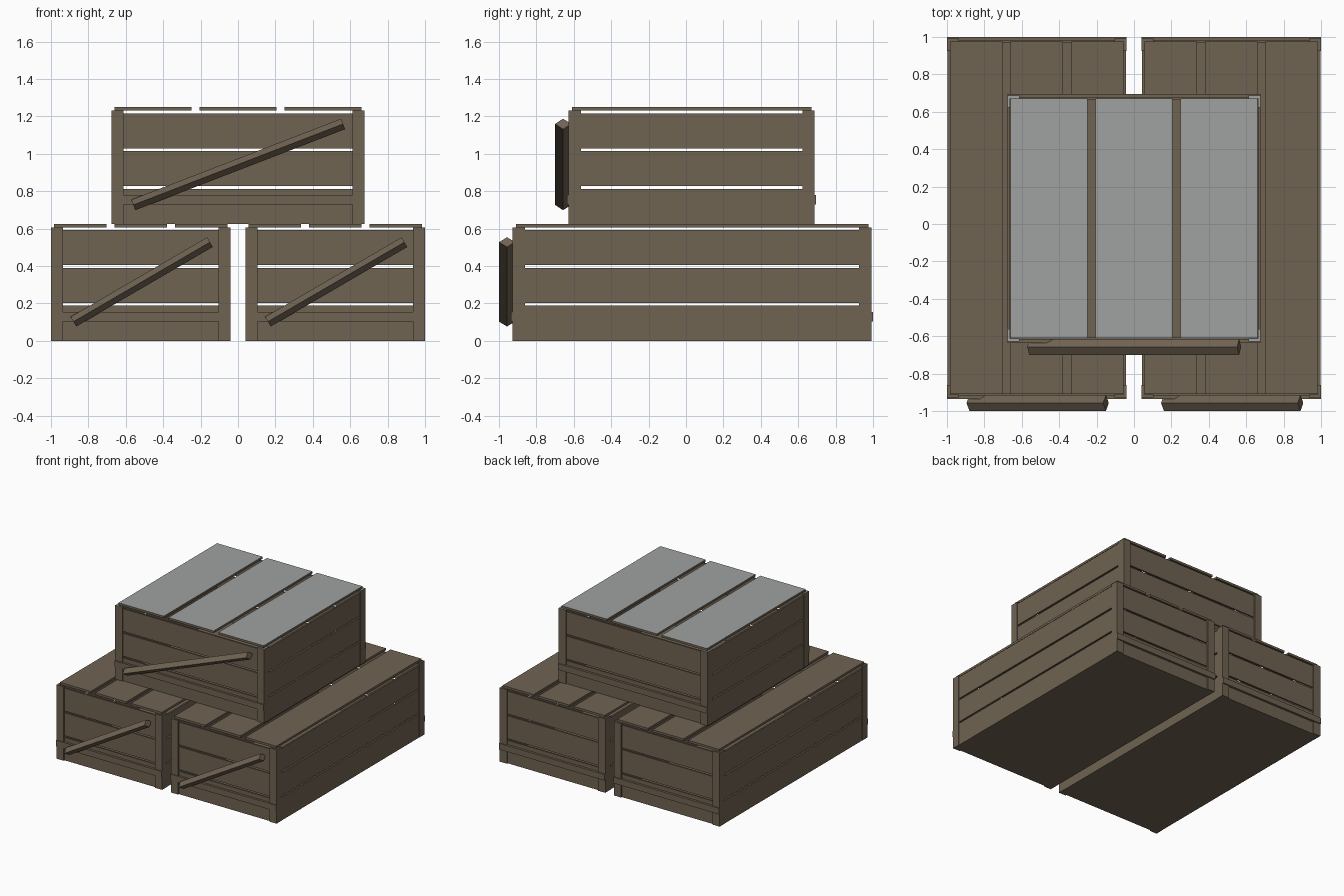
import bpy, bmesh, math
from mathutils import Matrix, Vector

if "Cube" in bpy.data.objects:
    bpy.data.objects.remove(bpy.data.objects["Cube"])


def material(name, rgb):
    m = bpy.data.materials.new(name)
    m.diffuse_color = (*rgb, 1)
    m.use_nodes = True
    m.node_tree.nodes["Principled BSDF"].inputs["Base Color"].default_value = m.diffuse_color
    return m


wood = material("brown_wood", (0.16, 0.125, 0.085))
pale = material("pale_top", (0.35, 0.36, 0.36))


def make(name, boxes, pale_top=False):
    """One object from a list of (x0, x1, y0, y1, z0, z1) boxes."""
    bm = bmesh.new()
    for x0, x1, y0, y1, z0, z1 in boxes:
        mat = Matrix.Translation(((x0 + x1) / 2, (y0 + y1) / 2, (z0 + z1) / 2))
        mat = mat @ Matrix.Diagonal((x1 - x0, y1 - y0, z1 - z0, 1))
        bmesh.ops.create_cube(bm, size=1, matrix=mat)
    return finish(name, bm, pale_top)


def finish(name, bm, pale_top=False):
    bm.normal_update()
    if pale_top:
        for f in bm.faces:
            f.material_index = 1 if f.normal.z > 0.9 else 0
    me = bpy.data.meshes.new(name)
    bm.to_mesh(me)
    bm.free()
    me.materials.append(wood)
    me.materials.append(pale)
    ob = bpy.data.objects.new(name, me)
    bpy.context.collection.objects.link(ob)
    return ob


def brace(name, a, b, y, ry=0.043, rz=0.03):
    """Diagonal beam of diamond section from a to b, given as (x, z)."""
    dx, dz = b[0] - a[0], b[1] - a[1]
    bm = bmesh.new()
    bmesh.ops.create_cone(bm, cap_ends=True, segments=4, radius1=1, radius2=1,
                          depth=math.hypot(dx, dz))
    lie = Matrix.Rotation(math.pi / 2, 4, 'Y')
    tilt = Matrix.Rotation(-math.atan2(dz, dx), 4, 'Y')
    mid = Matrix.Translation(Vector(((a[0] + b[0]) / 2, y, (a[1] + b[1]) / 2)))
    bmesh.ops.transform(bm, verts=bm.verts,
                        matrix=mid @ tilt @ lie @ Matrix.Diagonal((rz, ry, 1, 1)))
    finish(name, bm)


def crate(tag, x0, x1, y0, y1, z, brace_a, brace_b, pale_top=False):
    h, pw, t = 0.607, 0.065, 0.015
    rows = [(z, z + 0.188), (z + 0.202, z + 0.39), (z + 0.405, z + 0.592)]

    # L-shaped corner posts
    posts = []
    for left in (True, False):
        for front in (True, False):
            xa, xb = (x0, x0 + pw) if left else (x1 - pw, x1)
            ya, yb = (y0, y0 + t) if front else (y1 - t, y1)
            posts.append((xa, xb, ya, yb, z, z + h))
            xa, xb = (x0, x0 + t) if left else (x1 - t, x1)
            ya, yb = (y0 + t, y0 + pw) if front else (y1 - pw, y1 - t)
            posts.append((xa, xb, ya, yb, z, z + h))
    make(tag + "_corner_posts", posts, pale_top)

    # horizontal wall planks with see-through gaps
    i = 0.002
    ends = [(x0 + t, x1 - t, ya, yb, za, zb) for za, zb in rows
            for ya, yb in ((y0 + 0.01, y0 + 0.023), (y1 - 0.023, y1 - 0.01))]
    make(tag + "_end_planks", ends)
    sides = [(xa, xb, y0 + t, y1 - t, za, zb) for za, zb in rows
             for xa, xb in ((x0 + i, x0 + t), (x1 - t, x1 - i))]
    make(tag + "_side_planks", sides)

    # floor
    make(tag + "_floor", [(x0 + i, x1 - i, y0 + 0.01, y1 - 0.01, z, z + 0.012)])

    # lid made of three boards
    la, lb, gap = x0 + 0.017, x1 - 0.017, 0.042
    w = (lb - la - 2 * gap) / 3
    make(tag + "_lid_boards",
         [(la + k * (w + gap), la + k * (w + gap) + w, y0 + 0.018, y1 - 0.015,
           z + h, z + h + 0.018) for k in range(3)], pale_top)

    # low battens on front and back
    make(tag + "_battens", [(x0, x1, ya, yb, z + 0.104, z + 0.154)
                            for ya, yb in ((y0 - 0.008, y0 + 0.012), (y1 - 0.012, y1 + 0.009))])

    # diagonal front brace
    brace(tag + "_front_brace", brace_a, brace_b, y0 - 0.03)


crate("left_crate", -1.0, -0.04, -0.927, 0.991, 0, (-0.88, 0.103), (-0.15, 0.528))
crate("right_crate", 0.04, 1.0, -0.927, 0.991, 0, (0.16, 0.103), (0.89, 0.528))
crate("top_crate", -0.677, 0.677, -0.627, 0.687, 0.625, (-0.56, 0.727), (0.562, 1.16), True)
